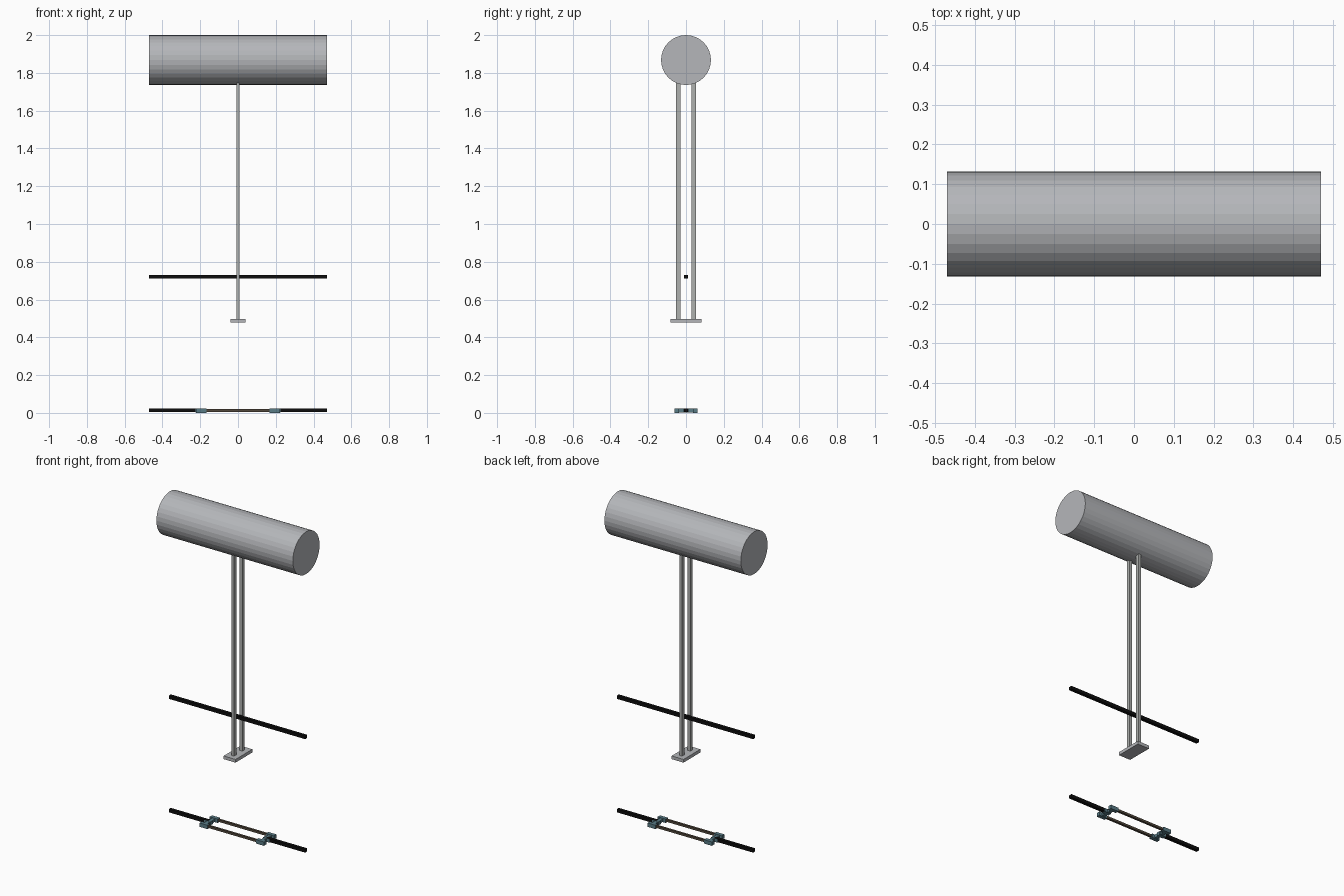
import bpy, bmesh, math
from mathutils import Matrix, Vector

if "Cube" in bpy.data.objects:
    bpy.data.objects.remove(bpy.data.objects["Cube"])


def mat(name, rgb):
    m = bpy.data.materials.new(name)
    m.diffuse_color = (*rgb, 1)
    m.use_nodes = True
    m.node_tree.nodes["Principled BSDF"].inputs["Base Color"].default_value = m.diffuse_color
    return m


GREY = mat("light grey", (0.46, 0.47, 0.49))
STEEL = mat("warm grey", (0.43, 0.44, 0.43))
BLACK = mat("black", (0.004, 0.004, 0.004))
TEAL = mat("dull teal", (0.10, 0.20, 0.24))
BROWN = mat("dark brown", (0.085, 0.065, 0.045))


def finish(bm, name, material):
    me = bpy.data.meshes.new(name)
    bm.to_mesh(me)
    bm.free()
    me.materials.append(material)
    ob = bpy.data.objects.new(name, me)
    bpy.context.collection.objects.link(ob)
    return ob


def box(name, lo, hi, material):
    bm = bmesh.new()
    bmesh.ops.create_cube(bm, size=1)
    for v in bm.verts:
        v.co = Vector(((lo[i] + hi[i]) / 2 + v.co[i] * (hi[i] - lo[i]) for i in range(3)))
    return finish(bm, name, material)


# Big faceted drum lying along x
bm = bmesh.new()
bmesh.ops.create_cone(bm, cap_ends=True, segments=32, radius1=0.132, radius2=0.132,
                      depth=0.94, matrix=Matrix.Translation((0, 0, 1.868))
                      @ Matrix.Rotation(math.pi / 2, 4, 'Y'))
finish(bm, "drum", GREY)

# Twin posts and their foot plate
for s, side in ((-1, "front"), (1, "back")):
    y = s * 0.041
    box(side + "_post", (-0.009, y - 0.011, 0.49), (0.009, y + 0.011, 1.755), STEEL)
box("foot_plate", (-0.041, -0.083, 0.478), (0.041, 0.083, 0.498), GREY)

# Floating crossbar between the posts
box("crossbar", (-0.47, -0.01, 0.711), (0.47, 0.01, 0.731), BLACK)

# Ground frame: two side rails, end brackets and outer rods
for s, side in ((-1, "front"), (1, "back")):
    y = s * 0.05
    box(side + "_rail", (-0.2, y - 0.007, 0.006), (0.2, y + 0.007, 0.02), BROWN)

for s, side in ((-1, "left"), (1, "right")):
    def span(a, b):
        return sorted((s * a, s * b))
    x0, x1 = span(0.185, 0.205)
    box(side + "_bracket_bar", (x0, -0.055, 0.003), (x1, 0.055, 0.022), TEAL)
    x0, x1 = span(0.167, 0.222)
    for t, end in ((-1, "front"), (1, "back")):
        y = t * 0.05
        box(f"{side}_{end}_sleeve", (x0, y - 0.012, 0.0), (x1, y + 0.012, 0.024), TEAL)
    x0, x1 = span(0.18, 0.225)
    box(side + "_rod_socket", (x0, -0.012, 0.001), (x1, 0.012, 0.023), TEAL)
    x0, x1 = span(0.2, 0.47)
    box(side + "_rod", (x0, -0.01, 0.004), (x1, 0.01, 0.024), BLACK)
